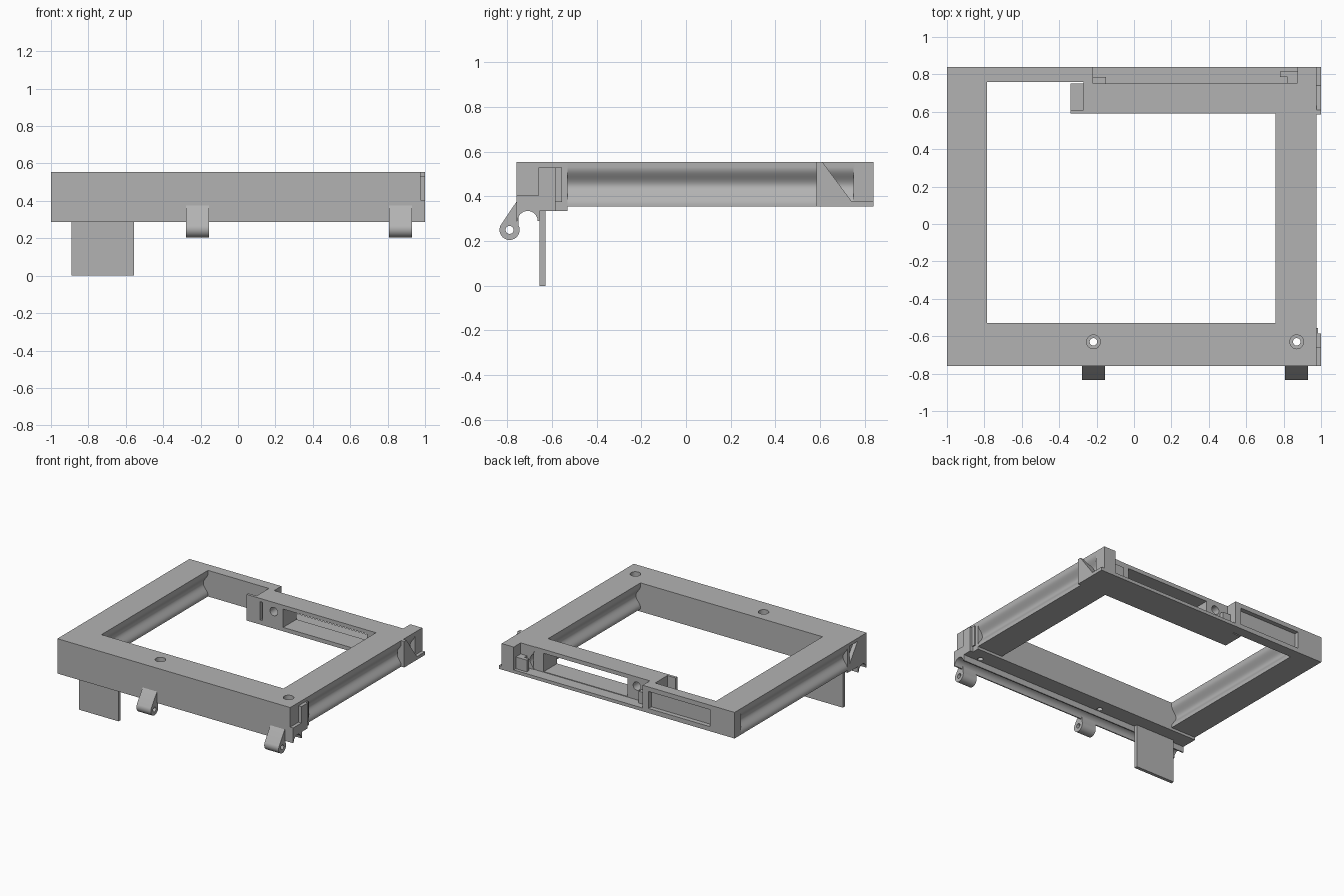
import bpy, bmesh, math

old = bpy.data.objects.get("Cube")
if old:
    bpy.data.objects.remove(old, do_unlink=True)

grey = bpy.data.materials.new("plain grey")
grey.use_nodes = True
colour = (0.45, 0.45, 0.45, 1)
grey.diffuse_color = colour
grey.node_tree.nodes["Principled BSDF"].inputs["Base Color"].default_value = colour

BASE, TOP = 0.355, 0.555


def prism(name, pts, axis, a, b):
    """Extrude a 2D profile along x (y,z points), y (x,z) or z (x,y)."""
    place = {"x": lambda p: (a, p[0], p[1]),
             "y": lambda p: (p[0], a, p[1]),
             "z": lambda p: (p[0], p[1], a)}[axis]
    bm = bmesh.new()
    face = bm.faces.new([bm.verts.new(place(p)) for p in pts])
    ext = bmesh.ops.extrude_face_region(bm, geom=[face])
    moved = [g for g in ext["geom"] if isinstance(g, bmesh.types.BMVert)]
    bmesh.ops.translate(bm, verts=moved, vec=[(b - a) * (axis == k) for k in "xyz"])
    bmesh.ops.recalc_face_normals(bm, faces=bm.faces)
    mesh = bpy.data.meshes.new(name)
    bm.to_mesh(mesh)
    bm.free()
    mesh.materials.append(grey)
    ob = bpy.data.objects.new(name, mesh)
    bpy.context.collection.objects.link(ob)
    return ob


def box(name, x0, x1, y0, y1, z0, z1):
    return prism(name, [(x0, y0), (x1, y0), (x1, y1), (x0, y1)], "z", z0, z1)


def arc(cy, cz, r, start, end, n):
    return [(cy + r * math.cos(math.radians(start + (end - start) * i / n)),
             cz + r * math.sin(math.radians(start + (end - start) * i / n)))
            for i in range(n + 1)]


def rod(name, u, v, r, axis, a, b):
    return prism(name, arc(u, v, r, 0, 360, 32)[:-1], axis, a, b)


def cut(target, *cutters):
    """Subtract the cutters and bake the result."""
    for c in cutters:
        c.hide_render = True
        mod = target.modifiers.new("cut", "BOOLEAN")
        mod.operation = "DIFFERENCE"
        mod.solver = "EXACT"
        mod.object = c
    graph = bpy.context.evaluated_depsgraph_get()
    mesh = bpy.data.meshes.new_from_object(target.evaluated_get(graph))
    target.modifiers.clear()
    target.data = mesh
    for c in cutters:
        bpy.data.objects.remove(c, do_unlink=True)


def smooth(ob):
    bpy.ops.object.select_all(action="DESELECT")
    ob.select_set(True)
    bpy.context.view_layer.objects.active = ob
    bpy.ops.object.shade_smooth_by_angle(angle=math.radians(30))


# Front bar with a round channel along its underside
channel = arc(-0.709, 0.29, 0.045, 180, 0, 16)
front_bar = prism("front_bar", [(-0.76, TOP), (-0.76, 0.288)] + channel
                  + [(-0.655, 0.29), (-0.655, 0.335), (-0.53, 0.335), (-0.53, TOP)],
                  "x", -1, 0.975)
hole_cutters = []
for x in (-0.217, 0.87):
    hole_cutters += [rod("bore", x, -0.63, 0.037, "z", 0.5, 0.6),
                     rod("hole", x, -0.63, 0.02, "z", 0.3, 0.52)]
hole_cutters.append(prism("side_notch", [(-0.65, 0.53), (-0.55, 0.53), (-0.55, 0.39)],
                          "x", -1.1, -0.97))
cut(front_bar, *hole_cutters)
smooth(front_bar)

# Left end of the front bar: low ledge and key block
ledge = prism("end_ledge", [(-0.76, 0.405), (-0.76, 0.288)] + channel
              + [(-0.655, 0.29), (-0.655, 0.335), (-0.585, 0.335), (-0.585, 0.405)],
              "x", 0.975, 1)
smooth(ledge)
box("end_key", 0.96, 1, -0.66, -0.585, 0.375, 0.53)
box("end_key_foot", 0.96, 0.985, -0.585, -0.555, 0.375, 0.53)


# Side bars with soft hollows on both faces
def side_bar(name, x0, x1, end):
    steps = 16
    outer = []
    for i in range(steps + 1):
        t = i / steps
        depth = 0.02 * (1 - math.cos(2 * math.pi * t))
        outer.append((depth, 0.365 + 0.165 * t))
    line = [(0, BASE)] + outer + [(0, TOP)]
    pts = [(x0 + d, z) for d, z in line] + [(x1 - d, z) for d, z in reversed(line)]
    smooth(prism(name, pts, "y", -0.53, end))


side_bar("right_bar", -1, -0.787, 0.76)
side_bar("left_bar", 0.757, 0.975, 0.755)

# Thin back wall with a shallow rectangular recess
back_wall = box("back_wall", -1, -0.22, 0.76, 0.84, BASE, TOP)
cut(back_wall, box("recess", -0.79, -0.27, 0.805, 0.9, 0.39, 0.52))

# Inner rear block with window, slot, pin holes and corner pocket
rear_block = box("rear_block", -0.34, 0.765, 0.59, 0.752, BASE, TOP)
cut(rear_block,
    box("window", -0.03, 0.68, 0.5, 0.9, 0.385, 0.525),
    box("slot", -0.225, -0.205, 0.5, 0.65, 0.39, 0.53),
    rod("pin_hole", -0.11, 0.485, 0.032, "y", 0.5, 0.9),
    box("pocket", -0.4, -0.27, 0.61, 0.8, 0.4, 0.6))
smooth(rear_block)
box("block_bridge", -0.27, -0.22, 0.74, 0.77, BASE, TOP)

# Low rear shelf, corner tower and small latches
box("rear_shelf", -0.22, 0.975, 0.75, 0.84, BASE, 0.38)
box("corner_tower", 0.873, 0.975, 0.75, 0.84, BASE, TOP)
box("right_latch", -0.22, -0.15, 0.752, 0.787, 0.38, 0.47)
latch = box("left_latch", 0.78, 0.873, 0.785, 0.815, 0.38, 0.47)
box("left_latch_stem", 0.82, 0.873, 0.752, 0.785, 0.38, 0.47)

# Sloped tab at the rear left corner
prism("rear_tab", [(0.585, BASE), (0.84, BASE), (0.84, 0.38), (0.74, 0.38),
                   (0.61, TOP), (0.585, TOP)], "x", 0.945, 1)

# Hinge knuckles in front
for name, x0 in (("right_hinge", -0.277), ("left_hinge", 0.807)):
    knuckle = arc(-0.79, 0.25, 0.045, 150, 385, 24)
    hinge = prism(name, knuckle + [(-0.75, 0.29), (-0.75, 0.375), (-0.76, 0.375)],
                  "x", x0, x0 + 0.122)
    cut(hinge, rod("pin", -0.79, 0.25, 0.018, "x", x0 - 0.1, x0 + 0.3))
    smooth(hinge)

# Hanging plate
box("hanging_plate", -0.89, -0.555, -0.655, -0.63, 0, 0.345)
